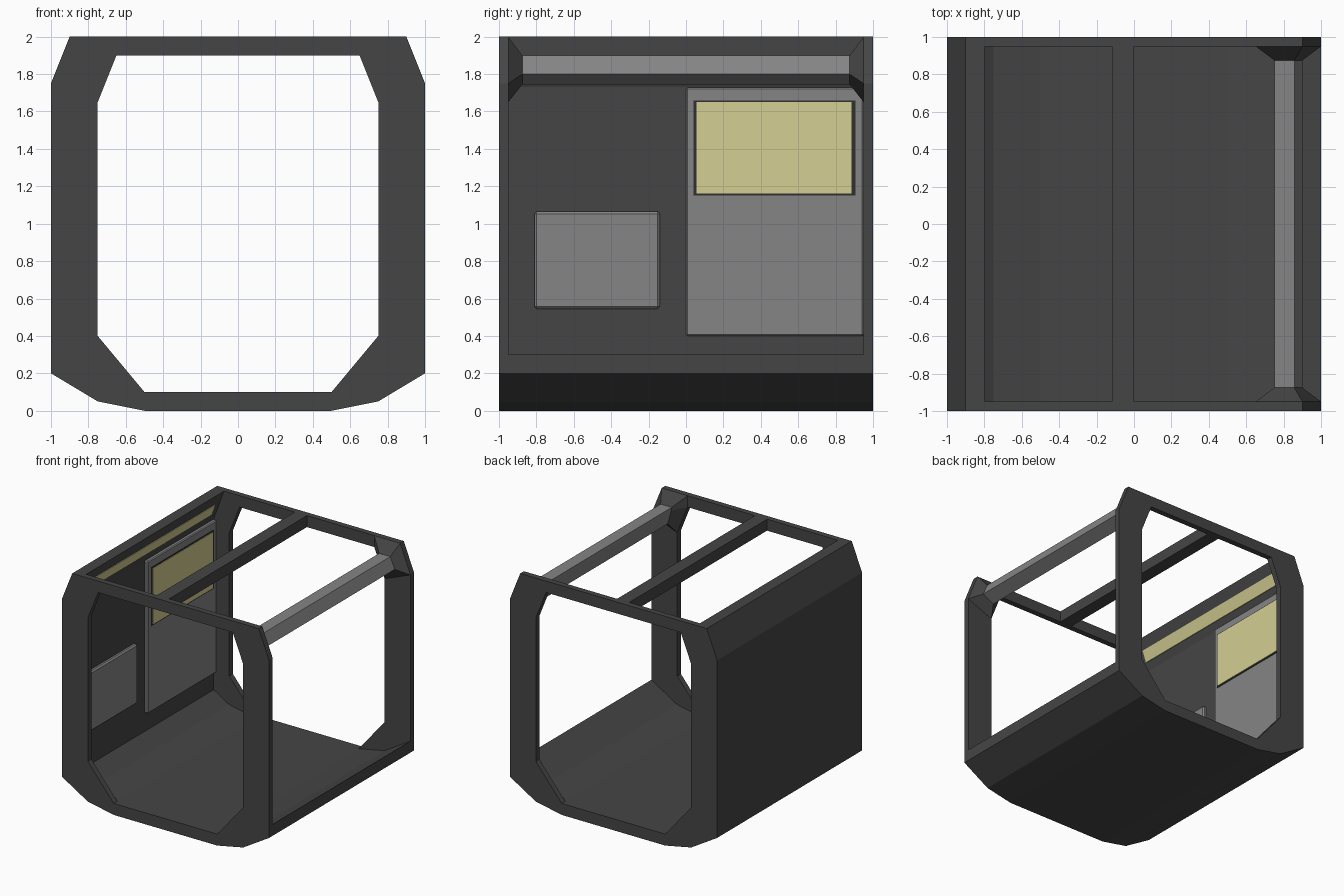
import bpy, bmesh

if "Cube" in bpy.data.objects:
    bpy.data.objects.remove(bpy.data.objects["Cube"])


def material(name, rgb):
    m = bpy.data.materials.new(name)
    m.diffuse_color = (*rgb, 1)
    m.use_nodes = True
    m.node_tree.nodes["Principled BSDF"].inputs["Base Color"].default_value = m.diffuse_color
    return m


DARK = material("dark_grey", (0.06, 0.06, 0.06))
LIGHT = material("light_grey", (0.235, 0.235, 0.235))
GLOW = material("pale_yellow", (0.66, 0.62, 0.29))
BLACK = material("near_black", (0.03, 0.03, 0.03))


def finish(name, bm, mat, bevel=0):
    bmesh.ops.recalc_face_normals(bm, faces=bm.faces[:])
    me = bpy.data.meshes.new(name)
    bm.to_mesh(me)
    bm.free()
    me.materials.append(mat)
    ob = bpy.data.objects.new(name, me)
    bpy.context.collection.objects.link(ob)
    if bevel:
        mod = ob.modifiers.new("bevel", 'BEVEL')
        mod.width, mod.segments = bevel, 1
    return ob


def loft(name, sections, mat, bevel=0):
    """Skin a solid through equal-length (x, z) profiles given as (y, profile)."""
    bm = bmesh.new()
    rings = [[bm.verts.new((x, y, z)) for x, z in prof] for y, prof in sections]
    n = len(rings[0])
    for a, b in zip(rings, rings[1:]):
        for i in range(n):
            j = (i + 1) % n
            bm.faces.new((a[i], a[j], b[j], b[i]))
    bm.faces.new(rings[0])
    bm.faces.new(rings[-1])
    return finish(name, bm, mat, bevel)


def box(name, x, y, z, mat, bevel=0):
    prof = [(x[0], z[0]), (x[1], z[0]), (x[1], z[1]), (x[0], z[1])]
    return loft(name, [(y[0], prof), (y[1], prof)], mat, bevel)


def mirrored(half):
    return half + [(-x, z) for x, z in reversed(half)]


OUTER = mirrored([(0.9, 2), (1, 1.75), (1, 0.2), (0.75, 0.05), (0.5, 0)])
INNER = mirrored([(0.65, 1.9), (0.75, 1.65), (0.75, 0.4), (0.625, 0.25), (0.5, 0.1)])


# End frames: closed rings
def end_frame(name, y0, y1):
    bm = bmesh.new()
    loops = [[bm.verts.new((x, y, z)) for x, z in prof]
             for y, prof in ((y0, OUTER), (y1, OUTER), (y1, INNER), (y0, INNER))]
    n = len(OUTER)
    for k in range(4):
        a, b = loops[k], loops[(k + 1) % 4]
        for i in range(n):
            j = (i + 1) % n
            bm.faces.new((a[i], a[j], b[j], b[i]))
    return finish(name, bm, DARK)


end_frame("front_frame", -1, -0.95)
end_frame("back_frame", 0.95, 1)

# Floor and left wall as one bent slab
shell = [(1, 0.2), (0.75, 0.05), (0.5, 0), (-0.5, 0), (-0.75, 0.05), (-1, 0.2),
         (-1, 1.75), (-0.9, 2), (-0.8, 2), (-0.9, 1.73), (-0.9, 0.24),
         (-0.75, 0.15), (-0.5, 0.1), (0.5, 0.1), (0.75, 0.15), (1, 0.3)]
loft("floor_and_wall", [(-0.95, shell), (0.95, shell)], DARK)

# Roof beam
box("roof_beam", (-0.117, 0), (-0.95, 0.95), (1.9, 2), DARK)

# Upper right rail with flared end brackets
corner = [(0.65, 1.9), (0.65, 2), (0.9, 2), (1, 1.75), (0.75, 1.65)]
rail = [(0.755, 1.87), (0.75, 1.9), (0.857, 1.9), (0.9, 1.8), (0.79, 1.745)]
loft("right_rail", [(-0.88, rail), (0.88, rail)], LIGHT)
for side, label in ((-1, "front"), (1, "back")):
    loft(label + "_rail_bracket", [(side * 0.95, corner), (side * 0.875, rail)], DARK)

# Wall panels
box("tall_wall_panel", (-0.91, -0.87), (0, 0.95), (0.4, 1.728), LIGHT, 0.008)
box("small_wall_panel", (-0.91, -0.87), (-0.81, -0.14), (0.545, 1.065), LIGHT, 0.012)

# Window on the tall panel
box("window_frame", (-0.872, -0.866), (0.04, 0.905), (1.15, 1.66), BLACK)
box("window_pane", (-0.868, -0.861), (0.055, 0.885), (1.162, 1.65), GLOW)

# Light strip on the sloped top of the left wall
def slope(z):
    return -0.9 + (z - 1.73) * 0.1 / 0.27


strip = [(slope(z) + dx, z) for z, dx in
         ((1.8, -0.003), (1.8, 0.006), (1.9, 0.006), (1.9, -0.003))]
loft("light_strip", [(-0.88, strip), (0.88, strip)], GLOW)
